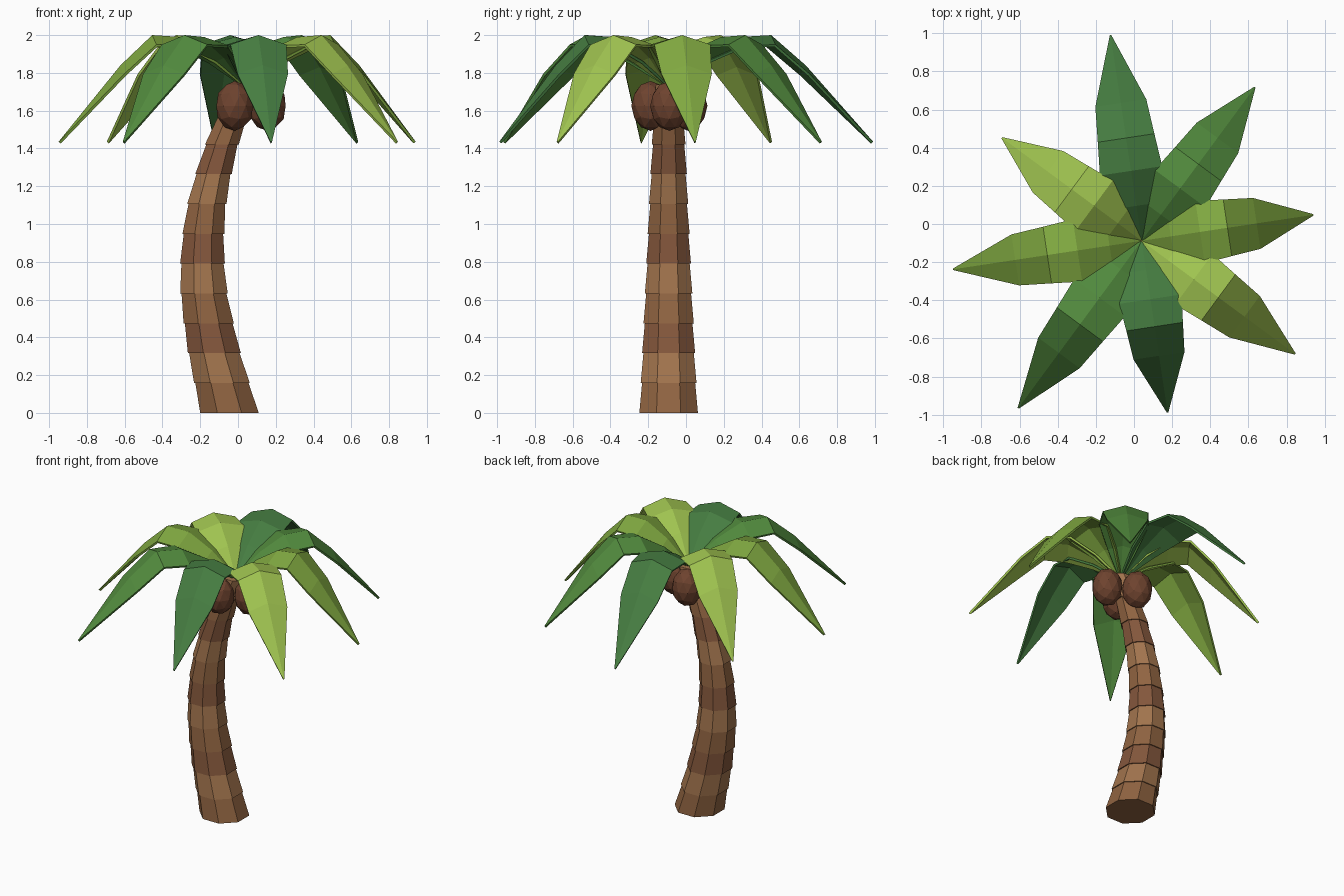
import bpy, bmesh
from math import sin, cos, pi, radians
from mathutils import Matrix, Vector

if "Cube" in bpy.data.objects:
    bpy.data.objects.remove(bpy.data.objects["Cube"])

CX, CY = 0.04, -0.088          # crown centre
STEP = 0.158                   # trunk segment height


def mat(name, rgb):
    m = bpy.data.materials.new(name)
    m.diffuse_color = (*rgb, 1)
    m.use_nodes = True
    m.node_tree.nodes["Principled BSDF"].inputs["Base Color"].default_value = m.diffuse_color
    return m


def finish(bm, name, material):
    bmesh.ops.recalc_face_normals(bm, faces=bm.faces)
    me = bpy.data.meshes.new(name)
    bm.to_mesh(me)
    bm.free()
    ob = bpy.data.objects.new(name, me)
    me.materials.append(material)
    bpy.context.collection.objects.link(ob)
    return ob


barks = [mat("bark_mid", (0.28, 0.127, 0.053)),
         mat("bark_light", (0.36, 0.175, 0.075)),
         mat("bark_red", (0.23, 0.095, 0.045))]
greens = [mat("leaf_lime", (0.22, 0.40, 0.053)),
          mat("leaf_green", (0.085, 0.26, 0.048)),
          mat("leaf_dark", (0.061, 0.205, 0.053)),
          mat("leaf_yellow", (0.35, 0.55, 0.08))]
shell = mat("coconut_shell", (0.156, 0.056, 0.028))

# Trunk: stacked, slightly overhanging tapered rings along a bent line
bend = [-0.045, -0.085, -0.125, -0.155, -0.18, -0.188,
        -0.183, -0.165, -0.13, -0.085, -0.025, 0.04]


def ring(bm, x, z, r):
    r /= cos(pi / 8)
    return [bm.verts.new((x + r * cos((k + .5) * pi / 4),
                          -0.092 + r * sin((k + .5) * pi / 4), z)) for k in range(8)]


for i in range(11):
    bm = bmesh.new()
    lo = ring(bm, bend[i], i * STEP, 0.155 - 0.0073 * i)
    hi = ring(bm, bend[i + 1], (i + 1) * STEP, 0.155 - 0.0073 * (i + 1) - 0.007)
    for k in range(8):
        n = (k + 1) % 8
        bm.faces.new((lo[k], lo[n], hi[n], hi[k]))
    bm.faces.new(lo[::-1])
    bm.faces.new(hi)
    finish(bm, f"trunk_segment_{i + 1}", barks[i % 3])

# Coconuts: three faceted, elongated balls around the trunk top
for i in range(3):
    a = i * 2 * pi / 3
    bm = bmesh.new()
    bmesh.ops.create_icosphere(
        bm, subdivisions=2, radius=1,
        matrix=Matrix.Translation((CX + 0.115 * cos(a), CY + 0.115 * sin(a), 1.625))
        @ Matrix.Diagonal((0.102, 0.102, 0.132, 1)))
    finish(bm, f"coconut_{i + 1}", shell)

# Fronds: ridged arching leaves; (fraction of length, ridge z, half width, edge drop)
profile = [(0.0, 1.735, 0.012, 0.0), (0.17, 1.89, 0.10, 0.03), (0.34, 1.99, 0.165, 0.045),
           (0.5, 2.0, 0.15, 0.05), (0.67, 1.84, 0.135, 0.045), (1.0, 1.437, 0.004, 0.002)]
lengths = [0.91, 1.0, 1.09]

for i in range(8):
    L = lengths[i % 3]
    rot = Matrix.Translation((CX, CY, 0)) @ Matrix.Rotation(radians(8.6 + 45 * i), 4, 'Z')
    bm = bmesh.new()
    rows = [[bm.verts.new(rot @ Vector((t * L, s * w, z - abs(s) * d))) for s in (-1, 0, 1)]
            for t, z, w, d in profile]
    for a, b in zip(rows, rows[1:]):
        for s in (0, 1):
            bm.faces.new((a[s], b[s], b[s + 1], a[s + 1]))
    ob = finish(bm, f"frond_{i + 1}", greens[i % 4])
    if ob.data.polygons[4].normal.z < 0:
        ob.data.flip_normals()
    mod = ob.modifiers.new("thickness", 'SOLIDIFY')
    mod.thickness = 0.014
    mod.offset = -1
